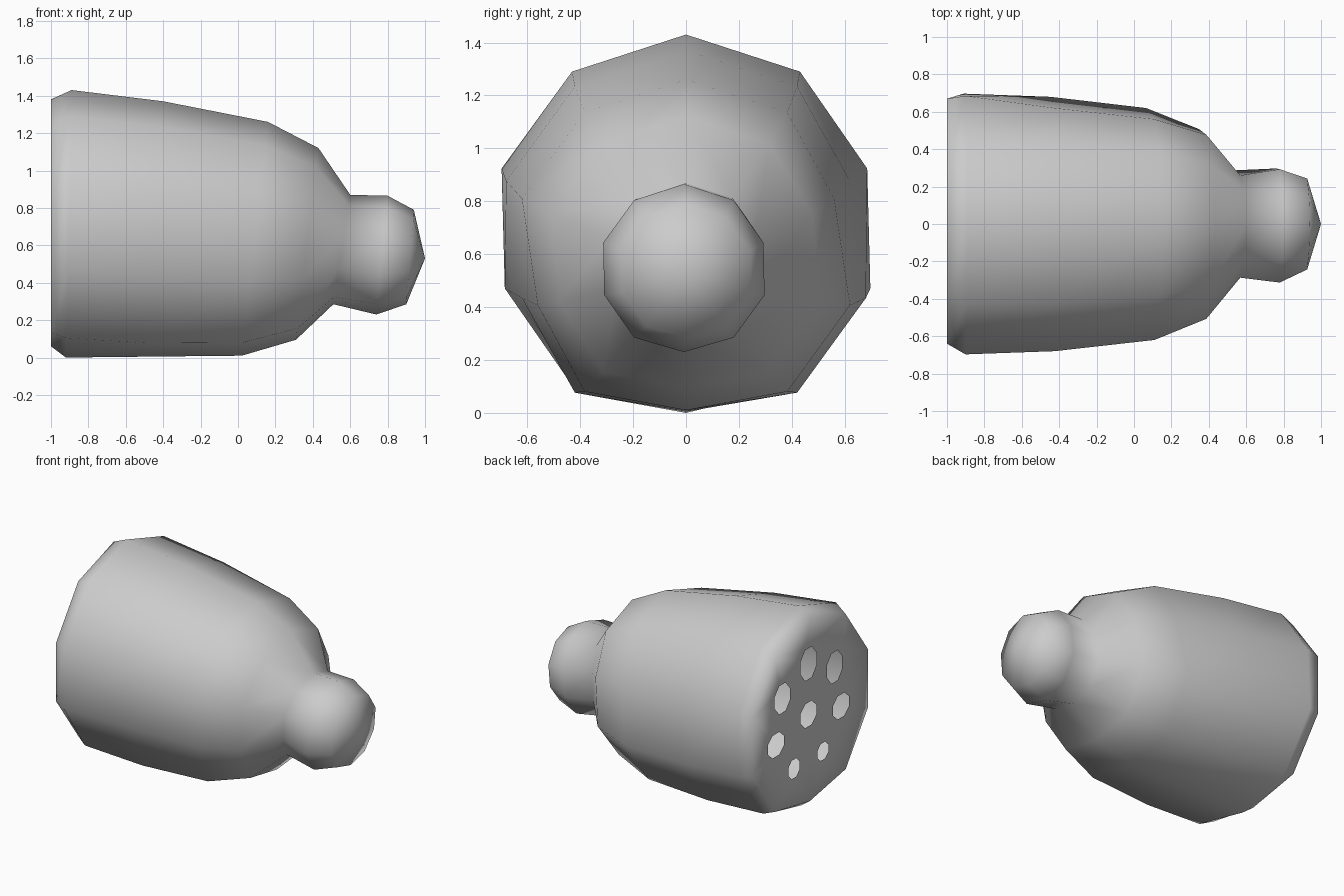
import bpy, bmesh, math

cube = bpy.data.objects.get("Cube")
if cube:
    bpy.data.objects.remove(cube, do_unlink=True)

SIDES = 10
HOLE_SIDES = 8

grey = bpy.data.materials.new("light grey")
grey.use_nodes = True
colour = (0.6, 0.6, 0.6, 1)
grey.diffuse_color = colour
grey.node_tree.nodes["Principled BSDF"].inputs["Base Color"].default_value = colour

# Tilted rings along the body: top x, top z, bottom x, bottom z, half width, y shift, pinch
RINGS = [
    (-1.0, 1.38, -1.0, 0.06, 0.655, 0.015, 0),
    (-0.89, 1.43, -0.92, 0.0, 0.697, 0, 0.012),
    (-0.40, 1.37, -0.47, 0.005, 0.68, 0, 0.06),
    (0.16, 1.26, 0.02, 0.01, 0.62, 0, 0.06),
    (0.43, 1.12, 0.31, 0.095, 0.507, 0, 0.03),
    (0.60, 0.87, 0.51, 0.285, 0.287, 0, 0.027),
    (0.80, 0.865, 0.74, 0.23, 0.305, -0.008, 0.004),
    (0.94, 0.79, 0.90, 0.285, 0.243, 0, 0),
]
# Hole half widths and half heights, round the circle
HOLE_SIZES = [(0.097, 0.12), (0.094, 0.117), (0.1, 0.09), (0.068, 0.066),
              (0.07, 0.072), (0.1, 0.088), (0.094, 0.11)]


def body_ring(bm, top_x, top_z, low_x, low_z, half_width, shift, pinch):
    """A ring with its lowest corner flattened and two opposite corners drawn in."""
    radius = half_width / math.cos(math.pi / SIDES)
    verts = []
    for i in range(SIDES):
        a = math.tau * i / SIDES
        z = top_z - radius + radius * math.cos(a)
        y = radius * math.sin(a) + shift
        if i == SIDES // 2:
            z = low_z
        if i in (2, 7):
            y -= math.copysign(pinch, y)
        x = top_x + (low_x - top_x) * (top_z - z) / (top_z - low_z)
        verts.append(bm.verts.new((x, y, z)))
    return verts


def hole_ring(bm, y, z, half_width, half_height):
    angles = [math.tau * (i + 0.5) / HOLE_SIDES for i in range(HOLE_SIDES)]
    return [bm.verts.new((-1, y + half_width * math.sin(a), z + half_height * math.cos(a)))
            for a in angles]


def loop_edges(bm, verts):
    return [bm.edges.get(p) or bm.edges.new(p) for p in zip(verts, verts[1:] + verts[:1])]


# Shell of the body, neck and round knob
bm = bmesh.new()
loops = [body_ring(bm, *r) for r in RINGS]
for a, b in zip(loops, loops[1:]):
    for i in range(SIDES):
        j = (i + 1) % SIDES
        bm.faces.new((a[i], a[j], b[j], b[i]))
tip = bm.verts.new((1.0, 0, 0.53))
for i in range(SIDES):
    bm.faces.new((loops[-1][i], loops[-1][(i + 1) % SIDES], tip))

# Flat end plate pierced by a middle hole and a circle of seven
mid_y, mid_z = 0.035, 0.69
edges = loop_edges(bm, loops[0])
edges += loop_edges(bm, hole_ring(bm, mid_y, mid_z, 0.097, 0.093))
for k, size in enumerate(HOLE_SIZES):
    a = math.tau * k / len(HOLE_SIZES)
    y, z = mid_y - 0.38 * math.sin(a), mid_z + 0.365 * math.cos(a)
    edges += loop_edges(bm, hole_ring(bm, y, z, *size))
bmesh.ops.triangle_fill(bm, use_beauty=True, use_dissolve=False, edges=edges, normal=(-1, 0, 0))
bmesh.ops.recalc_face_normals(bm, faces=bm.faces)
for face in bm.faces:
    face.smooth = True

mesh = bpy.data.meshes.new("shaker_head")
bm.to_mesh(mesh)
bm.free()
mesh.materials.append(grey)
head = bpy.data.objects.new("shaker_head", mesh)
bpy.context.collection.objects.link(head)

# Large faces lead the smooth shading, so the rim reads as a soft bevel
weighted = head.modifiers.new("soft_rim", "WEIGHTED_NORMAL")
weighted.mode = "FACE_AREA_WITH_ANGLE"
